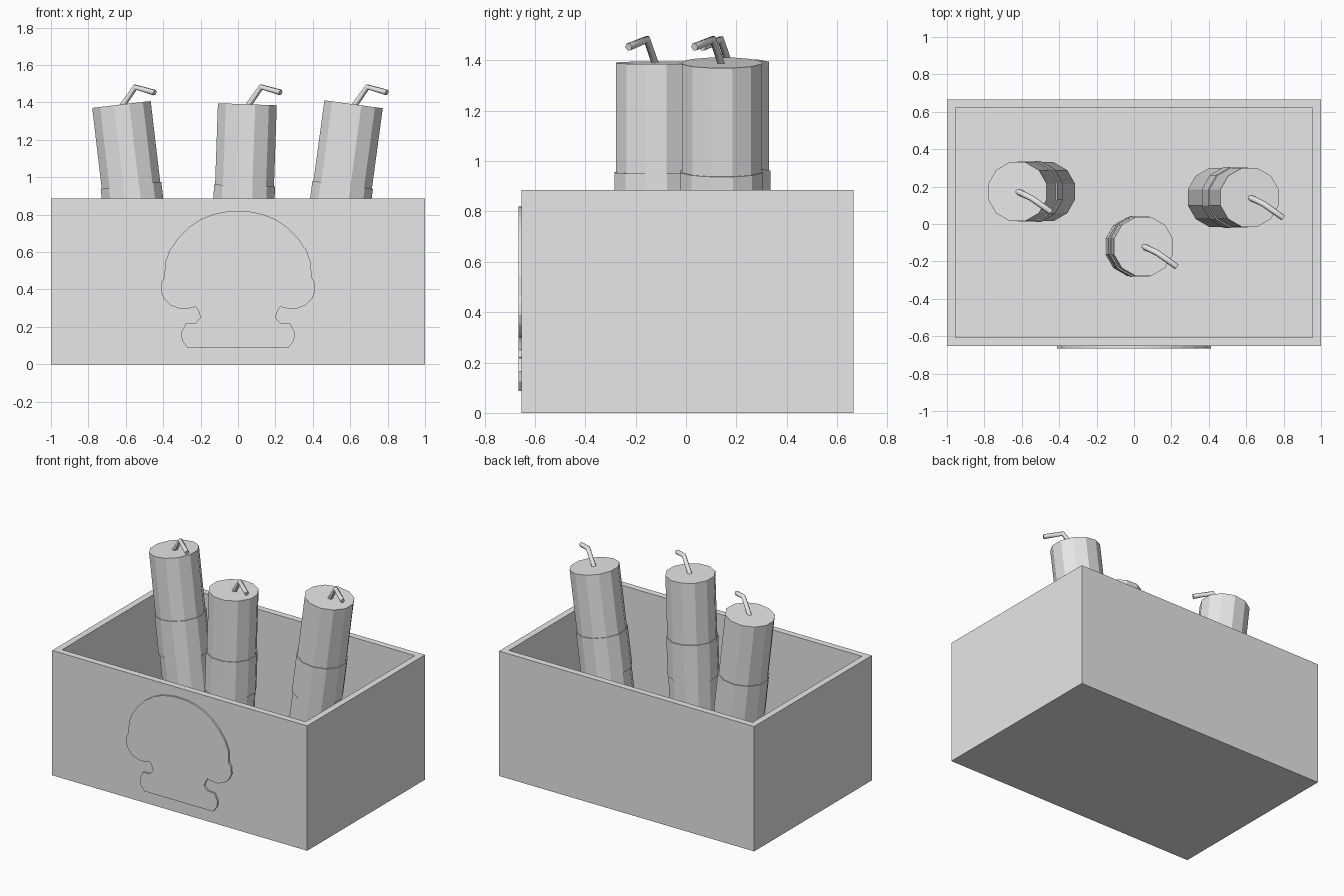
import bpy, bmesh, math
from mathutils import Matrix, Vector

if "Cube" in bpy.data.objects:
    bpy.data.objects.remove(bpy.data.objects["Cube"], do_unlink=True)

grey = bpy.data.materials.new("plain grey")
grey.use_nodes = True
grey.diffuse_color = (0.8, 0.8, 0.8, 1)
grey.node_tree.nodes["Principled BSDF"].inputs["Base Color"].default_value = grey.diffuse_color


def add_object(name, data):
    obj = bpy.data.objects.new(name, data)
    data.materials.append(grey)
    bpy.context.collection.objects.link(obj)
    return obj


def add_mesh(name, bm):
    bmesh.ops.recalc_face_normals(bm, faces=bm.faces)
    mesh = bpy.data.meshes.new(name)
    bm.to_mesh(mesh)
    bm.free()
    return add_object(name, mesh)


# Open crate: a block whose top is inset and pushed down to the floor
FRONT, BACK, HEIGHT, WALL = -0.653, 0.665, 0.885, 0.065
bm = bmesh.new()
bmesh.ops.create_cube(bm, size=1)
bmesh.ops.scale(bm, vec=(2, BACK - FRONT, HEIGHT), verts=bm.verts)
bmesh.ops.translate(bm, vec=(0, (BACK + FRONT) / 2, HEIGHT / 2), verts=bm.verts)
top = max(bm.faces, key=lambda f: f.calc_center_median().z)
bmesh.ops.inset_region(bm, faces=[top], thickness=WALL)
pit = bmesh.ops.extrude_discrete_faces(bm, faces=[top])["faces"][0]
bmesh.ops.translate(bm, vec=(0, 0, WALL - HEIGHT), verts=pit.verts)
add_mesh("crate", bm)

# Raised emblem: half outline, mirrored, then extruded into a thin plate
half = [(0, .82), (.06, .817), (.13, .803), (.2, .775), (.26, .735), (.32, .675),
        (.365, .61), (.39, .545), (.393, .465), (.41, .44), (.413, .39), (.395, .35),
        (.36, .315), (.31, .297), (.27, .297), (.225, .307), (.21, .28), (.2, .25),
        (.225, .222), (.28, .218), (.305, .165), (.298, .125), (.268, .087)]
outline = half + [(-x, z) for x, z in reversed(half[1:])]
bm = bmesh.new()
face = bm.faces.new([bm.verts.new((x, FRONT, z)) for x, z in outline])
plate = bmesh.ops.extrude_face_region(bm, geom=[face])["geom"]
bmesh.ops.translate(bm, vec=(0, -BACK - FRONT, 0),
                    verts=[v for v in plate if isinstance(v, bmesh.types.BMVert)])
add_mesh("front_emblem", bm)


# Twelve-sided tube hanging below a tilted top point
def add_tube(name, radius, start, end, place):
    bm = bmesh.new()
    mid = Matrix.Translation((0, 0, -(start + end) / 2)) @ Matrix.Rotation(math.pi / 12, 4, "Z")
    bmesh.ops.create_cone(bm, cap_ends=True, segments=12, radius1=radius,
                          radius2=radius, depth=end - start, matrix=mid)
    bm.transform(place)
    return add_mesh(name, bm)


# Bent fuse rising from the tube's top
def add_fuse(name, base):
    curve = bpy.data.curves.new(name, "CURVE")
    curve.dimensions = "3D"
    curve.bevel_depth = 0.016
    curve.bevel_resolution = 1
    curve.use_fill_caps = True
    spline = curve.splines.new("POLY")
    path = [(-0.005, 0.003, -0.02), (0.075, -0.035, 0.093), (0.178, -0.108, 0.063)]
    spline.points.add(len(path) - 1)
    for point, offset in zip(spline.points, path):
        point.co = (*(base + Vector(offset)), 1)
    add_object(name, curve)


# Three leaning sticks, each with a wrapped band and a fuse
sticks = {"right": ((-0.623, 0.173, 1.389), -6.7),
          "middle": ((0.05, -0.12, 1.39), 2.0),
          "left": ((0.618, 0.142, 1.39), 7.7)}
for side, (tip, lean) in sticks.items():
    place = Matrix.Translation(tip) @ Matrix.Rotation(math.radians(lean), 4, "Y")
    add_tube(side + "_stick", 0.163, 0, 1.3, place)
    add_tube(side + "_band", 0.169, 0.435, 0.70, place)
    add_fuse(side + "_fuse", Vector(tip))
